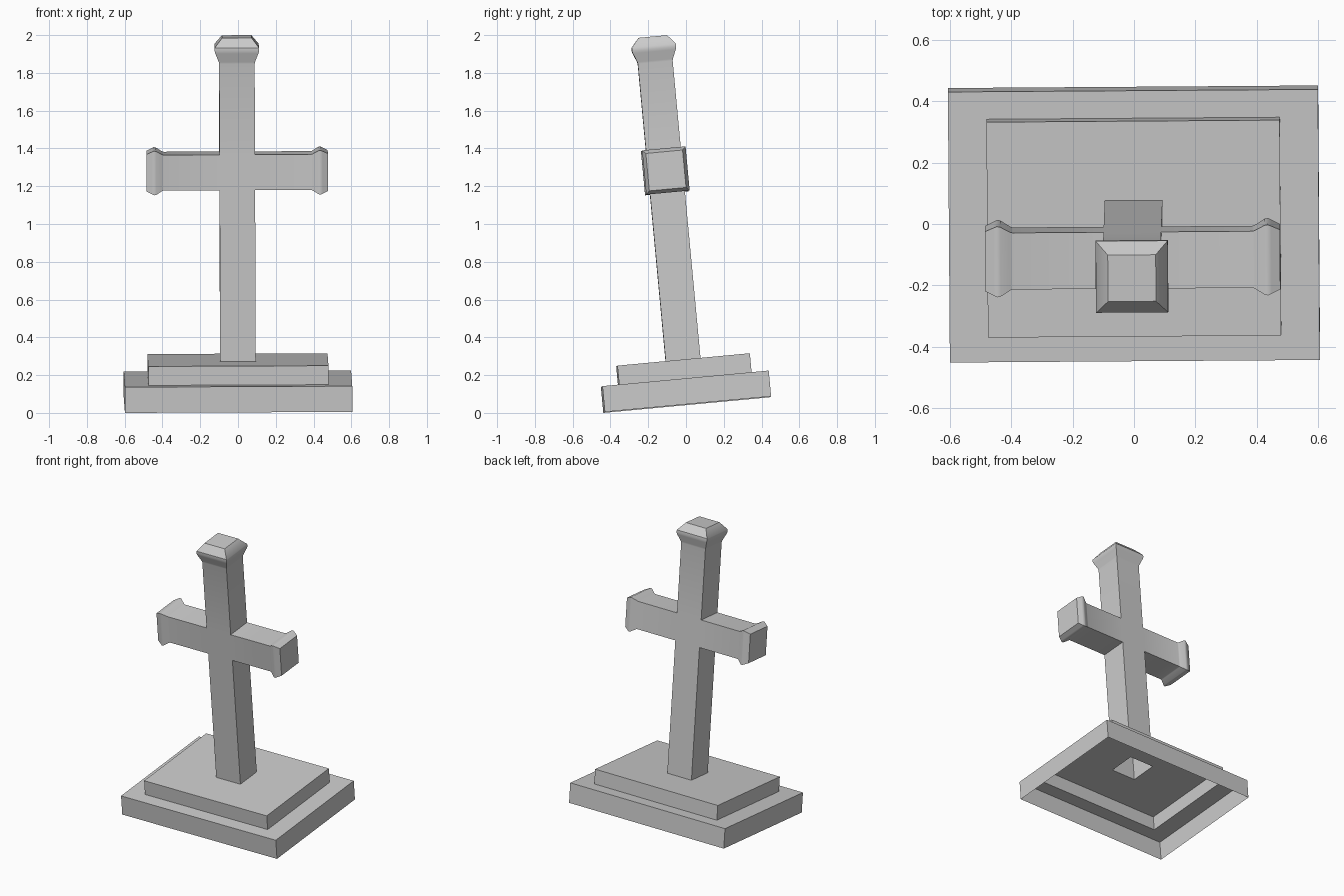
import bpy, bmesh
from math import radians
from mathutils import Euler, Vector

if "Cube" in bpy.data.objects:
    bpy.data.objects.remove(bpy.data.objects["Cube"])

bm = bmesh.new()
SIGNS = [(-1, -1), (1, -1), (1, 1), (-1, 1)]


def ring_z(hx, hy, z):
    return [bm.verts.new((sx * hx, sy * hy, z)) for sx, sy in SIGNS]


def bridge(a, b, skip=()):
    for i in range(4):
        if i not in skip:
            j = (i + 1) % 4
            bm.faces.new((a[i], a[j], b[j], b[i]))


S, D = 0.094, 0.0925          # shaft half width and half depth
ARM_Z, ARM_H = 1.243, 0.0945  # crossbar centre and half height

# open-bottomed stepped plinth, shaft, flared finial as one continuous skin
profile = [(0.602, 0.442, 0), (0.602, 0.442, 0.137),
           (0.477, 0.352, 0.137), (0.477, 0.352, 0.238),
           (S, D, 0.238), (S, D, ARM_Z - ARM_H), (S, D, ARM_Z + ARM_H),
           (S, D, 1.82), (S + .002, D + .002, 1.83), (0.114, 0.114, 1.877),
           (0.118, 0.118, 1.892), (0.117, 0.117, 1.908), (0.078, 0.076, 1.957)]
rings = [ring_z(*p) for p in profile]
for i in range(len(rings) - 1):
    bridge(rings[i], rings[i + 1], skip=(1, 3) if i == 5 else ())
bm.faces.new(rings[-1])

# crossbar arms with flared ends, grown from the open sides of the shaft
arm_profile = [(0.39, 0), (0.397, 0.002), (0.43, 0.021), (0.441, 0.023),
               (0.452, 0.018), (0.48, 0.005)]
low, high = rings[5], rings[6]
for side, (f, b) in ((1, (1, 2)), (-1, (0, 3))):
    prev = [low[f], low[b], high[b], high[f]]
    for x, grow in arm_profile:
        cur = [bm.verts.new((side * x, sy * (D + grow), ARM_Z + sz * (ARM_H + grow)))
               for sy, sz in SIGNS]
        bridge(prev, cur)
        prev = cur
    bm.faces.new(prev)
bmesh.ops.recalc_face_normals(bm, faces=bm.faces)

# the whole monument leans slightly forward
rot = Euler((radians(5.35), radians(-0.25), radians(0.4))).to_matrix()
bmesh.ops.rotate(bm, verts=bm.verts, cent=(0, 0, 0), matrix=rot)
lo = Vector([min(v.co[k] for v in bm.verts) for k in range(3)])
hi = Vector([max(v.co[k] for v in bm.verts) for k in range(3)])
bmesh.ops.translate(bm, verts=bm.verts,
                    vec=(-(lo.x + hi.x) / 2, -(lo.y + hi.y) / 2, -lo.z))

mesh = bpy.data.meshes.new("stone_cross")
bm.to_mesh(mesh)
bm.free()
obj = bpy.data.objects.new("stone_cross", mesh)
bpy.context.collection.objects.link(obj)
bpy.context.view_layer.objects.active = obj
obj.select_set(True)
bpy.ops.object.shade_smooth_by_angle(angle=radians(35))
